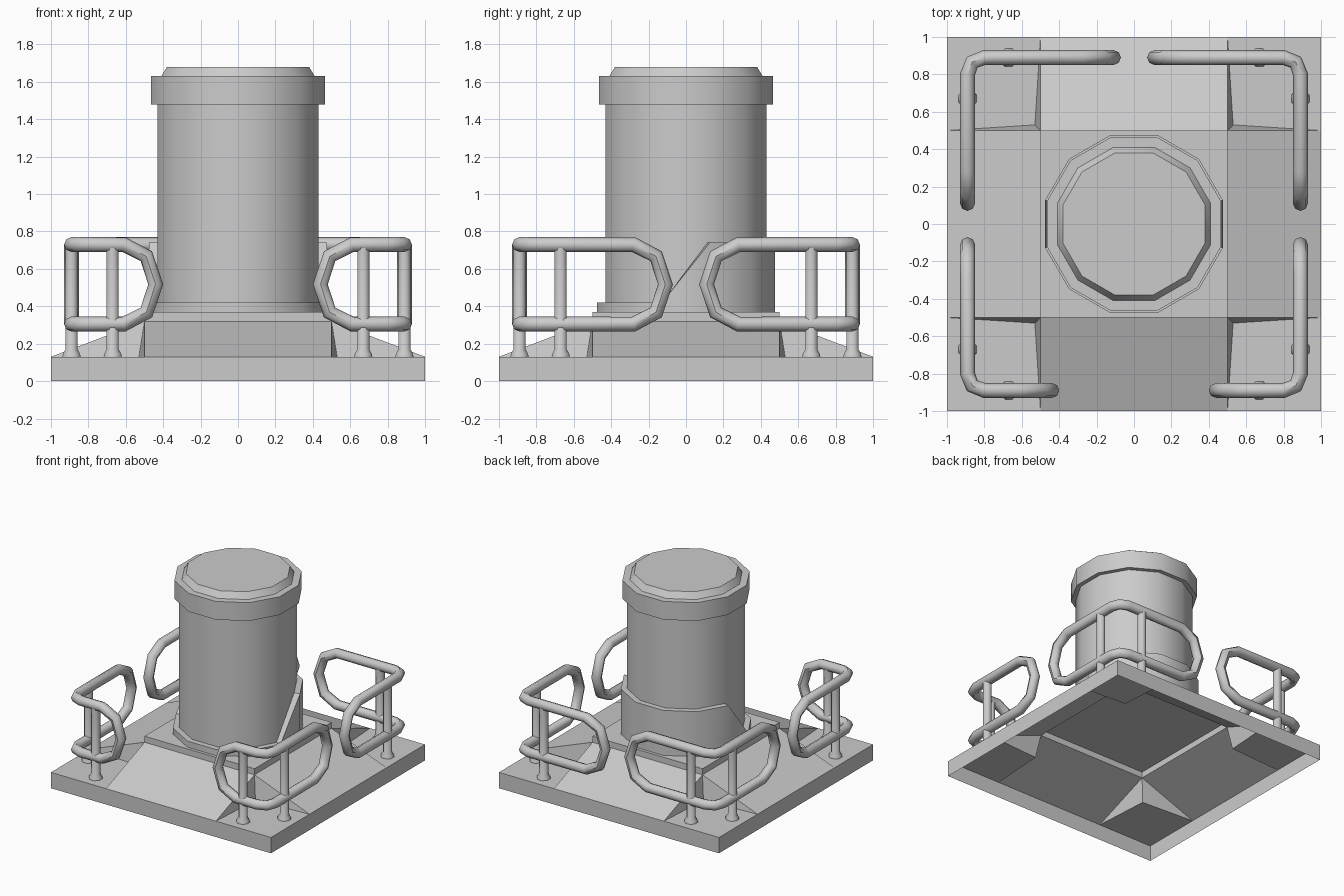
import bpy, bmesh, math
from math import sin, cos, radians

if "Cube" in bpy.data.objects:
    bpy.data.objects.remove(bpy.data.objects["Cube"])

def add(name, verts, faces, smooth=True):
    me = bpy.data.meshes.new(name)
    me.from_pydata(verts, [], faces)
    bm = bmesh.new()
    bm.from_mesh(me)
    bmesh.ops.remove_doubles(bm, verts=bm.verts, dist=1e-4)
    bmesh.ops.recalc_face_normals(bm, faces=bm.faces)
    bm.to_mesh(me)
    bm.free()
    ob = bpy.data.objects.new(name, me)
    bpy.context.collection.objects.link(ob)
    if smooth:
        shade(ob)
    return ob

def shade(ob):
    bpy.ops.object.select_all(action='DESELECT')
    ob.select_set(True)
    bpy.context.view_layer.objects.active = ob
    bpy.ops.object.shade_smooth_by_angle(angle=radians(46))

def lathe(name, profile, n, top=True, bottom=False, centre=(0, 0)):
    # profile: (flat-to-centre distance, height); height may depend on y
    verts, faces = [], []
    for r, z in profile:
        R = r / cos(math.pi / n)
        for k in range(n):
            a = 2 * math.pi * (k + 0.5) / n
            y = R * sin(a)
            verts.append((centre[0] + R * cos(a), centre[1] + y, z(y) if callable(z) else z))
    for i in range(len(profile) - 1):
        for k in range(n):
            j = (k + 1) % n
            faces.append((i*n + k, i*n + j, i*n + n + j, i*n + n + k))
    if bottom:
        faces.append(tuple(range(n)))
    if top:
        faces.append(tuple(range(len(verts) - n, len(verts))))
    return add(name, verts, faces)

# base: open shell with four ramps, recessed corners and a raised plateau
L, H, P = 0.13, 0.32, 0.37
quarter = [
    [(-1, -1, 0), (1, -1, 0), (1, -1, L), (.5, -1, L), (-.5, -1, L), (-1, -1, L)],
    [(-.5, -1, L), (.5, -1, L), (.5, -.5, H), (-.5, -.5, H)],
    [(-.5, -.5, H), (.5, -.5, H), (.5, -.5, P), (-.5, -.5, P)],
    [(.5, -1, L), (1, -1, L), (1, -.5, L), (.53, -.53, L)],
    [(.5, -1, L), (.53, -.53, L), (.5, -.5, H)],
    [(.53, -.53, L), (1, -.5, L), (.5, -.5, H)],
    [(-.5, -.5, P), (.5, -.5, P), (0, 0, P)],
]
verts, faces = [], []
for c, s in ((1, 0), (0, 1), (-1, 0), (0, -1)):
    for f in quarter:
        faces.append(tuple(range(len(verts), len(verts) + len(f))))
        verts += [(c*x - s*y, s*x + c*y, z) for x, y, z in f]
base = add("base", verts, faces, smooth=False)
bm = bmesh.new()
bm.from_mesh(base.data)
bmesh.ops.dissolve_limit(bm, angle_limit=0.01, verts=bm.verts, edges=bm.edges)
for f in bm.faces:
    if f.calc_center_median().z > P - 0.001 and f.normal.z < 0:
        bmesh.ops.reverse_faces(bm, faces=bm.faces)
        break
bm.to_mesh(base.data)
bm.free()

# twelve-sided drum with its lid
lathe("drum", [(.43, P), (.43, 1.48), (.464, 1.48), (.464, 1.63), (.41, 1.63), (.38, 1.68)], 12)

# collar: low at the front, tall at the back
step = lambda y: 0.42 if y < 0 else 0.74
lathe("collar", [(.475, P), (.475, step), (.43, step)], 12, top=False)

# guard rails wrapping each corner, with two flared posts each
def rail(name, sx, sy, xc, yc):
    C, MZ, RZ, RX = 0.89, 0.5175, 0.2125, 0.17
    ang = [radians(t) for t in (-90, -45, 0, 45, 90)]
    bend = [(.80, C), (.865, .865), (C, .80)]
    pts = [(xc - RX*cos(t), C, MZ + RZ*sin(t)) for t in ang]
    pts += [(x, y, MZ + RZ) for x, y in bend]
    pts += [(C, yc - RX*cos(t), MZ + RZ*sin(t)) for t in reversed(ang)]
    pts += [(x, y, MZ - RZ) for x, y in reversed(bend)]
    cu = bpy.data.curves.new(name, 'CURVE')
    cu.dimensions = '3D'
    cu.bevel_depth = 0.04
    cu.bevel_resolution = 2
    sp = cu.splines.new('POLY')
    sp.points.add(len(pts) - 1)
    for p, (x, y, z) in zip(sp.points, pts):
        p.co = (sx*x, sy*y, z, 1)
    sp.use_cyclic_u = True
    ob = bpy.data.objects.new(name, cu)
    bpy.context.collection.objects.link(ob)
    bpy.ops.object.select_all(action='DESELECT')
    ob.select_set(True)
    bpy.context.view_layer.objects.active = ob
    bpy.ops.object.convert(target='MESH')
    shade(bpy.context.view_layer.objects.active)
    for i, (x, y) in enumerate(((.67, C), (C, .67))):
        lathe(f"{name}_post_{i + 1}", [(.048, L), (.046, .145), (.032, .17), (.032, .73)], 8,
              centre=(sx*x, sy*y))

for sx, side in ((-1, "left"), (1, "right")):
    rail(f"front_{side}_rail", sx, -1, 0.61, 0.28)
    rail(f"back_{side}_rail", sx, 1, 0.28, 0.28)
